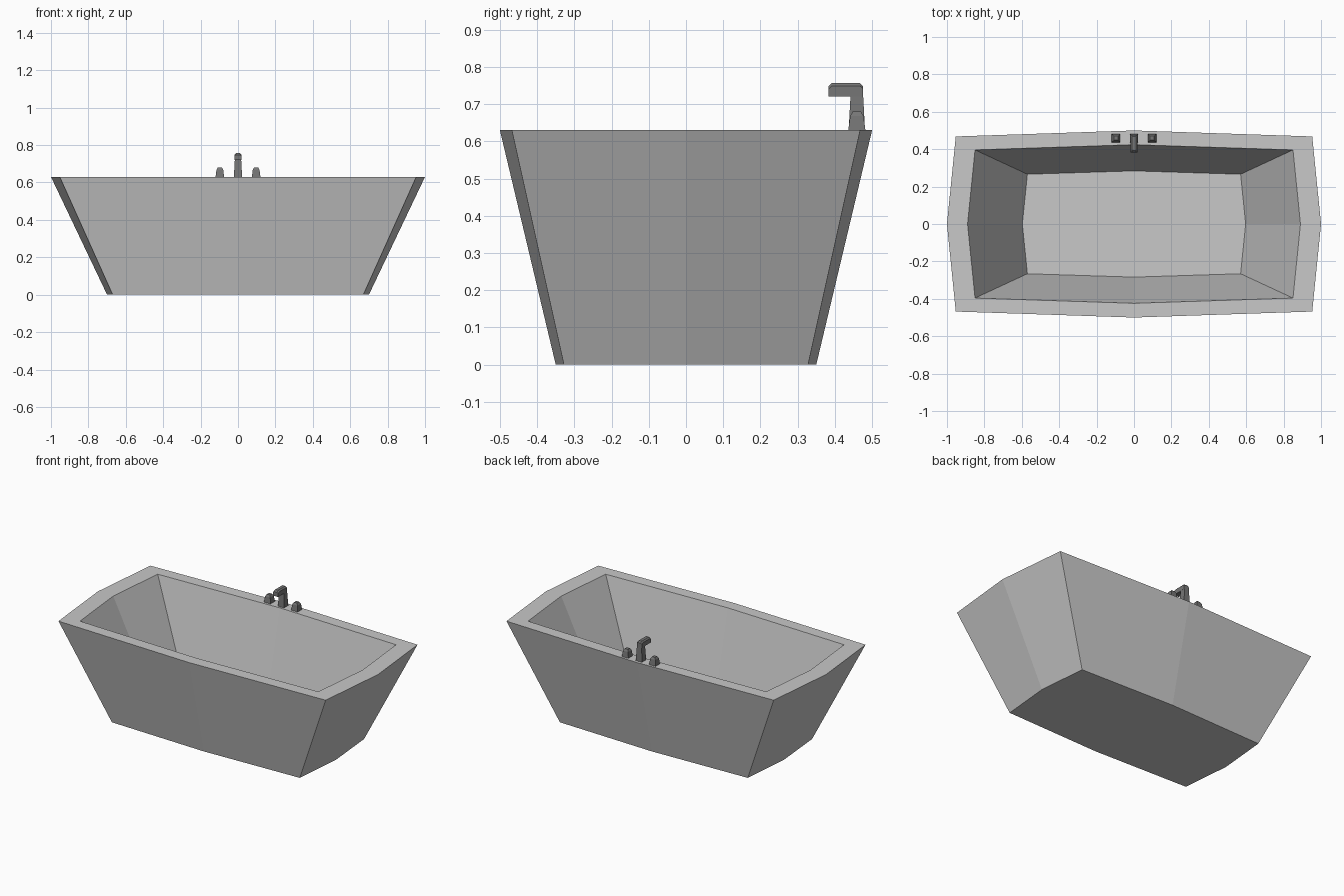
import bpy
import bmesh

if "Cube" in bpy.data.objects:
    bpy.data.objects.remove(bpy.data.objects["Cube"], do_unlink=True)


def material(name, value):
    mat = bpy.data.materials.new(name)
    mat.use_nodes = True
    colour = (value, value, value, 1)
    mat.diffuse_color = colour
    mat.node_tree.nodes["Principled BSDF"].inputs["Base Color"].default_value = colour
    return mat


def loft(name, rings, mat):
    """Skin a stack of equal-sized rings and cap both ends."""
    bm = bmesh.new()
    loops = [[bm.verts.new(p) for p in ring] for ring in rings]
    n = len(loops[0])
    for a, b in zip(loops, loops[1:]):
        for i in range(n):
            j = (i + 1) % n
            bm.faces.new((a[i], a[j], b[j], b[i]))
    bm.faces.new(loops[0][::-1])
    bm.faces.new(loops[-1])
    bmesh.ops.recalc_face_normals(bm, faces=bm.faces[:])
    mesh = bpy.data.meshes.new(name)
    bm.to_mesh(mesh)
    bm.free()
    mesh.materials.append(mat)
    obj = bpy.data.objects.new(name, mesh)
    bpy.context.collection.objects.link(obj)
    return obj


def bowed_ring(mid_x, mid_y, corner_x, corner_y, z):
    """Rectangle whose four sides bow outwards at the middle."""
    return [(mid_x, 0, z), (corner_x, corner_y, z), (0, mid_y, z), (-corner_x, corner_y, z),
            (-mid_x, 0, z), (-corner_x, -corner_y, z), (0, -mid_y, z), (corner_x, -corner_y, z)]


def square_ring(x, y, half, z):
    return [(x + sx * half, y + sy * half, z) for sx, sy in ((-1, -1), (1, -1), (1, 1), (-1, 1))]


def arm_ring(y, half, low, high, bevel):
    """Upright section with its two top corners cut off."""
    return [(-half, y, low), (half, y, low), (half, y, high - bevel),
            (half - bevel, y, high), (bevel - half, y, high), (-half, y, high - bevel)]


enamel = material("pale grey enamel", 0.58)
metal = material("dark grey metal", 0.18)

RIM = 0.63
TAP_Y = 0.459

# Tub shell: outside wall, flat rim, inside wall and floor
loft("tub", [
    bowed_ring(0.70, 0.35, 0.67, 0.328, 0),
    bowed_ring(1.0, 0.5, 0.953, 0.468, RIM),
    bowed_ring(0.89, 0.424, 0.85, 0.396, RIM),
    bowed_ring(0.597, 0.284, 0.57, 0.266, 0.04),
], enamel)

# Tap handles on either side of the spout
for side, x in (("right", -0.097), ("left", 0.097)):
    loft(side + "_tap_handle", [
        square_ring(x, TAP_Y, 0.023, RIM),
        square_ring(x, TAP_Y, 0.018, 0.668),
        square_ring(x, TAP_Y, 0.011, 0.68),
    ], metal)

# Spout: tapered column carrying a bevelled arm over the basin
loft("spout_column", [
    square_ring(0, TAP_Y, 0.022, RIM),
    square_ring(0, TAP_Y, 0.017, 0.722),
], metal)
loft("spout_arm", [
    arm_ring(0.383, 0.018, 0.72, 0.748, 0.007),
    arm_ring(0.392, 0.018, 0.72, 0.757, 0.008),
    arm_ring(0.467, 0.018, 0.72, 0.757, 0.008),
    arm_ring(0.476, 0.018, 0.72, 0.748, 0.007),
], metal)
